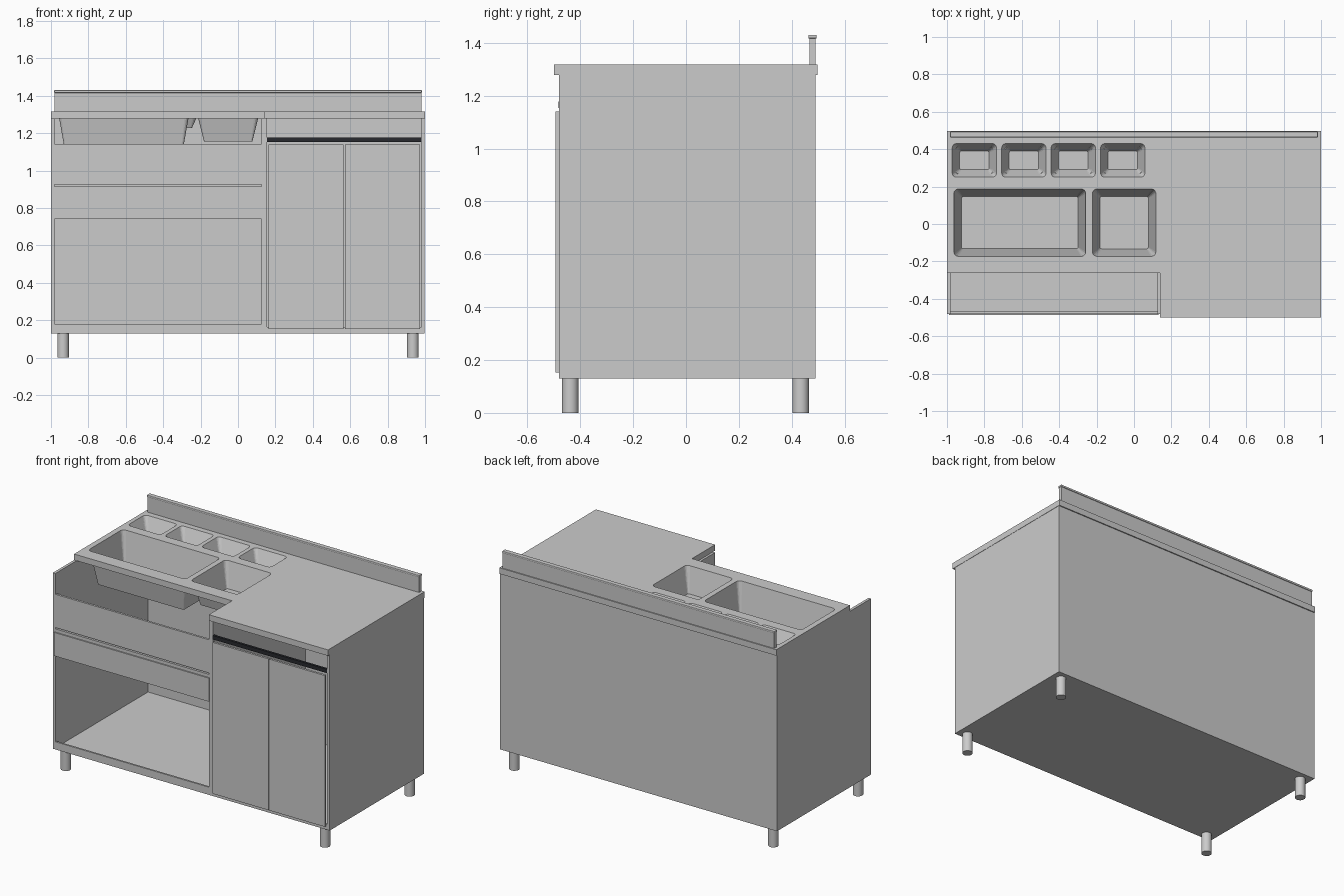
import bpy, bmesh
from math import cos, sin, pi

if "Cube" in bpy.data.objects:
    bpy.data.objects.remove(bpy.data.objects["Cube"])


def new_object(name, bm):
    bmesh.ops.recalc_face_normals(bm, faces=bm.faces)
    mesh = bpy.data.meshes.new(name)
    bm.to_mesh(mesh)
    bm.free()
    obj = bpy.data.objects.new(name, mesh)
    bpy.context.collection.objects.link(obj)
    return obj


def box(name, x, y, z):
    bm = bmesh.new()
    bmesh.ops.create_cube(bm, size=1)
    for v in bm.verts:
        v.co = [(r[0] + r[1]) / 2 + c * (r[1] - r[0]) for c, r in zip(v.co, (x, y, z))]
    return new_object(name, bm)


def ring(bm, x, y, z, r, seg=4):
    """Rounded rectangle of vertices."""
    verts = []
    corners = [(x[1] - r, y[1] - r), (x[0] + r, y[1] - r), (x[0] + r, y[0] + r), (x[1] - r, y[0] + r)]
    for k, (cx, cy) in enumerate(corners):
        for i in range(seg + 1):
            a = (k + i / seg) * pi / 2
            verts.append(bm.verts.new((cx + r * cos(a), cy + r * sin(a), z)))
    return verts


def tapered(name, x, y, top, floor, slope, r, closed):
    """Tapered tub; x and y are the opening at z = TOP."""
    bm = bmesh.new()
    rings = []
    for z in (top, floor):
        d = (TOP - z) * slope
        rings.append(ring(bm, (x[0] + d, x[1] - d), (y[0] + d, y[1] - d), z, r * (1 if z == top else 0.4)))
    a, b = rings
    n = len(a)
    for i in range(n):
        bm.faces.new((a[i], a[(i + 1) % n], b[(i + 1) % n], b[i]))
    bm.faces.new(b)
    if closed:
        bm.faces.new(a)
    return new_object(name, bm)


TOP, UNDER = 1.317, 1.278
FRONT, BACK = -0.48, 0.49
MID = (0.125, 0.155)

# Cabinet shell
for name, x in (("left_side", (-1, -0.982)), ("right_side", (0.98, 0.998)), ("divider", MID)):
    box(name, x, (FRONT, BACK), (0.13, UNDER))
box("back_panel", (-0.982, 0.98), (0.475, BACK), (0.13, UNDER))
box("floor_panel", (-0.982, 0.98), (FRONT, 0.475), (0.13, 0.14))
box("left_floor_lip", (-0.982, MID[0]), (FRONT, -0.468), (0.14, 0.18))
box("right_floor_lip", (MID[1], 0.98), (FRONT, -0.468), (0.14, 0.165))

# Open left bay: fixed upper panel, flange and raised drawer-like rail
box("upper_front_panel", (-0.982, MID[0]), (FRONT, -0.466), (0.925, 1.142))
box("rail_flange", (-0.982, MID[0]), (-0.479, -0.464), (0.89, 0.916))
box("front_rail", (-0.988, 0.13), (-0.487, -0.472), (0.742, 0.895))

# Doors and dark grip strip
for name, x in (("left_door", (0.163, 0.565)), ("right_door", (0.571, 0.973))):
    box(name, x, (-0.494, FRONT), (0.153, 1.14))
strip = box("grip_strip", (MID[1], 0.98), (-0.482, -0.466), (1.153, 1.178))
dark = bpy.data.materials.new("dark_grip")
dark.diffuse_color = (0.02, 0.022, 0.027, 1)
dark.use_nodes = True
dark.node_tree.nodes["Principled BSDF"].inputs["Base Color"].default_value = dark.diffuse_color
strip.data.materials.append(dark)

# Worktops
box("right_worktop", (0.14, 1), (-0.5, 0.497), (UNDER, TOP))
worktop = box("left_worktop", (-1, 0.14), (-0.262, 0.497), (UNDER, TOP))

# Basins: opening x, opening y, floor height, wall slope
basins = [("large_basin", (-0.963, -0.258), (-0.173, 0.187), 1.09, 0.18),
          ("medium_basin", (-0.222, 0.117), (-0.173, 0.187), 1.155, 0.25)]
for i in range(4):
    x0 = -0.972 + 0.2645 * i
    basins.append((f"small_basin_{i + 1}", (x0, x0 + 0.237), (0.25, 0.43), 1.228, 0.45))
for name, x, y, floor, slope in basins:
    cutter = tapered(name + "_cutter", x, y, TOP + 0.02, floor, slope, 0.025, True)
    mod = worktop.modifiers.new("opening", 'BOOLEAN')
    mod.operation, mod.solver, mod.object = 'DIFFERENCE', 'EXACT', cutter
    bpy.context.view_layer.objects.active = worktop
    bpy.ops.object.modifier_apply(modifier=mod.name)
    bpy.data.objects.remove(cutter)
    tapered(name, x, y, UNDER + 0.002, floor, slope, 0.022, False)

# Backsplash with a thicker rounded cap
box("backsplash", (-0.98, 0.98), (0.467, 0.49), (TOP, 1.42))
cap = box("backsplash_cap", (-0.983, 0.983), (0.463, 0.494), (1.416, 1.43))
bevel = cap.modifiers.new("round", 'BEVEL')
bevel.width, bevel.segments = 0.004, 2

# Legs
for xn, x in (("left", -0.935), ("right", 0.935)):
    for yn, y in (("front", -0.438), ("back", 0.434)):
        bpy.ops.mesh.primitive_cylinder_add(vertices=32, radius=0.031, depth=0.13, location=(x, y, 0.065))
        leg = bpy.context.object
        leg.name = f"{yn}_{xn}_leg"
        bpy.ops.object.shade_smooth_by_angle()
